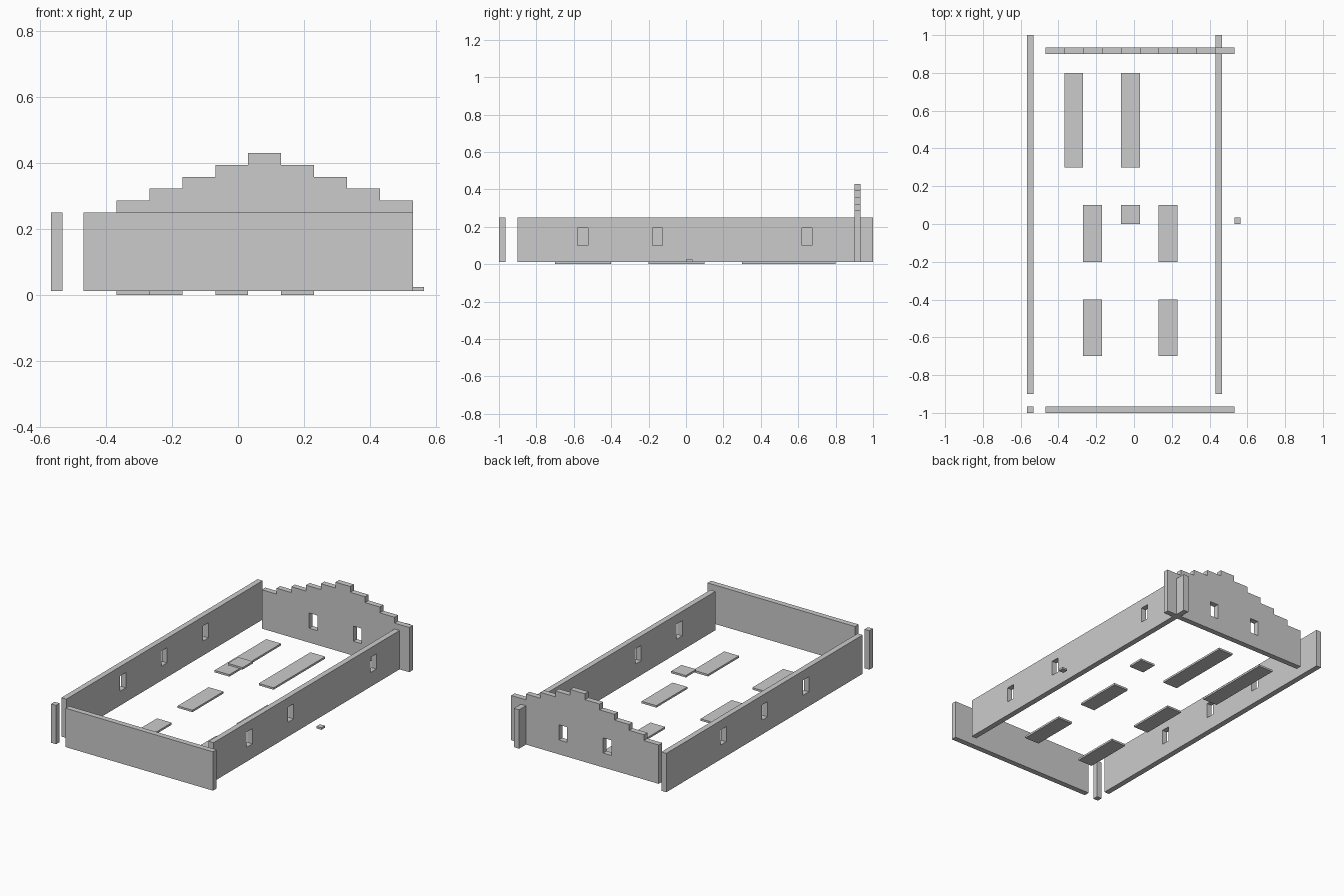
import bpy, bmesh

if "Cube" in bpy.data.objects:
    bpy.data.objects.remove(bpy.data.objects["Cube"])

T = 0.034            # wall thickness
Z0, Z1 = 0.012, 0.25  # wall base and top


def box(name, x0, x1, y0, y1, z0, z1):
    bm = bmesh.new()
    bmesh.ops.create_cube(bm, size=1)
    for v in bm.verts:
        v.co = ((x0 + x1) / 2 + v.co.x * (x1 - x0),
                (y0 + y1) / 2 + v.co.y * (y1 - y0),
                (z0 + z1) / 2 + v.co.z * (z1 - z0))
    return finish(name, bm)


def finish(name, bm):
    bmesh.ops.recalc_face_normals(bm, faces=bm.faces)
    me = bpy.data.meshes.new(name)
    bm.to_mesh(me)
    bm.free()
    ob = bpy.data.objects.new(name, me)
    bpy.context.collection.objects.link(ob)
    return ob


def cut(ob, cutters):
    # apply window openings, then discard the cutters
    for c in cutters:
        c.hide_render = True
        m = ob.modifiers.new("opening", 'BOOLEAN')
        m.operation, m.solver, m.object = 'DIFFERENCE', 'EXACT', c
    bpy.context.view_layer.update()
    ev = ob.evaluated_get(bpy.context.evaluated_depsgraph_get())
    me = bpy.data.meshes.new_from_object(ev)
    ob.modifiers.clear()
    ob.data = me
    for c in cutters:
        bpy.data.objects.remove(c)


W0, W1 = 0.1, 0.193   # window sill and head
HW = 0.0275           # half window width

# Long side walls with three windows each
for name, x, ys in (("left_wall", -0.567, (-0.3525, 0.0475, 0.4475)),
                    ("right_wall", 0.431, (-0.5525, -0.1525, 0.6475))):
    wall = box(name, x, x + T, -0.9, 1.0, Z0, Z1)
    cut(wall, [box("cutter", x - 0.05, x + T + 0.05, y - HW, y + HW, W0, W1) for y in ys])

# Front wall and its detached corner post
box("front_wall", -0.469, 0.531, -1.0, -1.0 + T, Z0, Z1)
box("corner_post", -0.567, -0.567 + T, -1.0, -1.0 + T, Z0, Z1)

# Back wall with stepped gable, extruded from an outline
rise = [0, 1, 2, 3, 4, 5, 4, 3, 2, 1]
pts = [(0.531, Z0), (-0.469, Z0)]
for i, r in enumerate(rise):
    z = Z1 + 0.036 * r
    pts += [(-0.469 + 0.1 * i, z), (-0.469 + 0.1 * (i + 1), z)]
bm = bmesh.new()
face = bm.faces.new([bm.verts.new((x, 0.9, z)) for x, z in pts])
ext = bmesh.ops.extrude_face_region(bm, geom=[face])
bmesh.ops.translate(bm, vec=(0, T, 0),
                    verts=[g for g in ext["geom"] if isinstance(g, bmesh.types.BMVert)])
back = finish("back_gable_wall", bm)
cut(back, [box("cutter", x - HW, x + HW, 0.85, 1.0, W0, W1) for x in (-0.12, 0.18)])

# Floor slabs: x start, y start, y end
slabs = [(-0.369, 0.3, 0.8), (-0.069, 0.3, 0.8), (-0.269, -0.2, 0.1),
         (0.131, -0.2, 0.1), (-0.269, -0.7, -0.4), (0.131, -0.7, -0.4)]
for i, (x, y0, y1) in enumerate(slabs):
    box(f"floor_slab_{i + 1}", x, x + 0.1, y0, y1, 0, Z0)

# Raised square slab level with the wall tops, and a small side block
box("raised_slab", -0.069, 0.031, 0.0, 0.1, Z1 - 0.012, Z1)
box("side_block", 0.531, 0.565, 0.0, T, Z0, 0.024)
